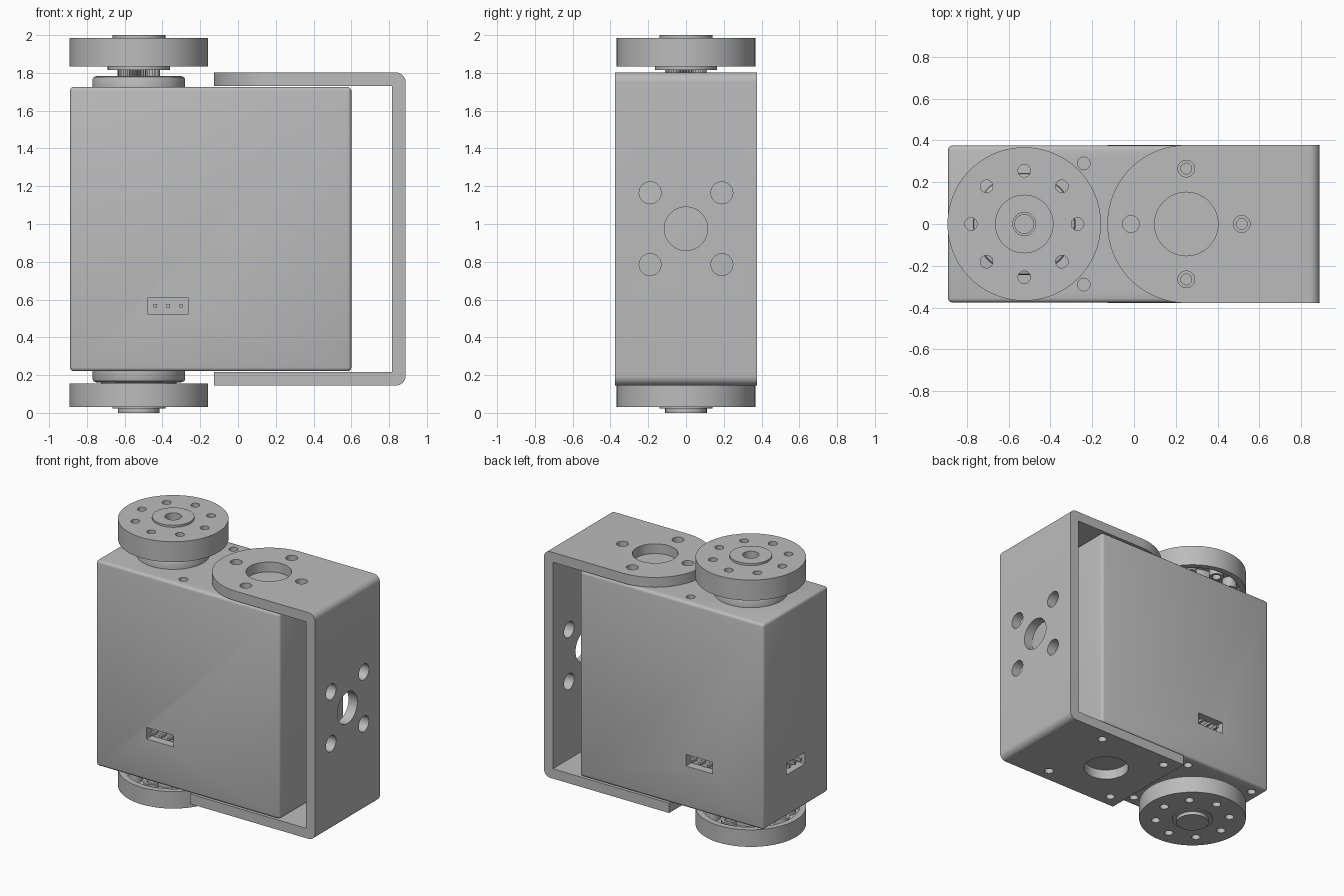
import bpy, bmesh
from math import sin, cos, pi, radians
from mathutils import Matrix, Vector

cube = bpy.data.objects.get("Cube")
if cube:
    bpy.data.objects.remove(cube, do_unlink=True)

grey = bpy.data.materials.new("plain grey")
grey.use_nodes = True
TONE = (0.5, 0.5, 0.5, 1)
grey.diffuse_color = TONE
grey.node_tree.nodes["Principled BSDF"].inputs["Base Color"].default_value = TONE

AXIS_X = -0.525      # output shaft position
FLANGE_X = 0.25      # bracket pivot position
DEPTH = 0.377        # half depth of bracket


def finish(name, bm):
    """Turn a bmesh into a shaded object."""
    bmesh.ops.recalc_face_normals(bm, faces=bm.faces)
    me = bpy.data.meshes.new(name)
    bm.to_mesh(me)
    bm.free()
    me.materials.append(grey)
    ob = bpy.data.objects.new(name, me)
    bpy.context.scene.collection.objects.link(ob)
    smooth(me)
    return ob


def smooth(me):
    me.shade_smooth()
    me.set_sharp_from_angle(angle=radians(30))


def boolean(ob, cutter_bm, operation='DIFFERENCE'):
    """Apply a boolean with a temporary cutter."""
    cutter = finish("cutter", cutter_bm)
    cutter.hide_render = True
    mod = ob.modifiers.new("cut", 'BOOLEAN')
    mod.object, mod.operation, mod.solver = cutter, operation, 'EXACT'
    graph = bpy.context.evaluated_depsgraph_get()
    me = bpy.data.meshes.new_from_object(ob.evaluated_get(graph))
    ob.modifiers.clear()
    ob.data = me
    me.materials.clear()
    me.materials.append(grey)
    me.polygons.foreach_set("material_index", [0] * len(me.polygons))
    smooth(me)
    bpy.data.objects.remove(cutter, do_unlink=True)


def cyl(bm, loc, r, h, axis='Z', seg=32):
    rot = Matrix.Rotation(pi / 2, 4, 'Y') if axis == 'X' else Matrix()
    bmesh.ops.create_cone(bm, cap_ends=True, segments=seg, radius1=r, radius2=r,
                          depth=h, matrix=Matrix.Translation(loc) @ rot)


def box(bm, loc, size):
    m = Matrix.Translation(loc) @ Matrix.Diagonal((*size, 1))
    return bmesh.ops.create_cube(bm, size=1, matrix=m)


def lathe(name, profile, seg=72):
    """Revolve (radius, z) points about the output shaft."""
    bm = bmesh.new()
    verts = [bm.verts.new((AXIS_X + r, 0, z)) for r, z in profile]
    edges = [bm.edges.new(p) for p in zip(verts, verts[1:])]
    bmesh.ops.spin(bm, geom=verts + edges, cent=(AXIS_X, 0, 0), axis=(0, 0, 1),
                   angle=2 * pi, steps=seg, use_duplicate=False)
    bmesh.ops.remove_doubles(bm, verts=bm.verts, dist=0.0002)
    return finish(name, bm)


def prism(name, points, offset):
    bm = bmesh.new()
    face = bm.faces.new([bm.verts.new(p) for p in points])
    out = bmesh.ops.extrude_face_region(bm, geom=[face])
    new = [v for v in out["geom"] if isinstance(v, bmesh.types.BMVert)]
    bmesh.ops.translate(bm, verts=new, vec=Vector(offset))
    return finish(name, bm)


# Motor housing with softened edges
bm = bmesh.new()
box(bm, (-0.145, 0, 0.973), (1.49, 0.75, 1.505))
bmesh.ops.bevel(bm, geom=bm.edges[:], offset=0.02, segments=3, profile=0.5,
                affect='EDGES')
housing = finish("motor_housing", bm)

# Sockets and screw holes in the housing
SOCKET_X, SOCKET_Z = -0.37, 0.567
cut = bmesh.new()
for y in (-0.375, 0.375):
    box(cut, (SOCKET_X, y, SOCKET_Z), (0.216, 0.12, 0.085))
box(cut, (-0.89, 0, SOCKET_Z), (0.12, 0.216, 0.085))
for y in (-0.29, 0.29):
    cyl(cut, (-0.24, y, 1.725), 0.03, 0.12)
    for x in (-0.81, -0.24):
        cyl(cut, (x, y, 0.22), 0.03, 0.12)
for x, y in ((FLANGE_X, 0.265), (FLANGE_X, -0.265), (FLANGE_X + 0.265, 0)):
    cyl(cut, (x, y, 1.725), 0.026, 0.12)
boolean(housing, cut)

# Contact pins inside the sockets
bm = bmesh.new()
for k in (-0.068, 0, 0.068):
    for s in (-1, 1):
        box(bm, (SOCKET_X + k, s * 0.342, SOCKET_Z), (0.018, 0.06, 0.018))
    box(bm, (-0.857, k, SOCKET_Z), (0.06, 0.018, 0.018))
finish("socket_pins", bm)

# Round bosses above and below the housing
for name, base, s in (("upper_boss", 1.72, 1), ("lower_boss", 0.225, -1)):
    lathe(name, [(r, base + s * h) for r, h in (
        (0, 0), (0.245, 0), (0.245, 0.045), (0.24, 0.057), (0.225, 0.063), (0, 0.063))])

# Toothed output shaft
teeth = 50
prism("toothed_shaft", [(AXIS_X + r * cos(a), r * sin(a), 1.78) for r, a in (
    (0.1 if i % 2 else 0.112, i * pi / teeth) for i in range(2 * teeth))], (0, 0, 0.04))


def horn(name, base, s, thick, hub, boss):
    """Round output disc, hollow on the housing side, with eight holes."""
    pocket = thick * 0.5
    profile = [(0, -0.02 * boss), (0.165, -0.02 * boss), (0.165, 0), (0.18, 0),
               (0.18, pocket), (0.325, pocket), (0.325, 0), (0.367, 0),
               (0.367, thick)] + [(r, thick + h) for r, h in hub]
    ob = lathe(name, [(r, base + s * h) for r, h in profile])
    tubes, holes = bmesh.new(), bmesh.new()
    for i in range(8):
        a = i * pi / 4
        x, y = AXIS_X + 0.255 * cos(a), 0.255 * sin(a)
        cyl(tubes, (x, y, base + s * (pocket + 0.01) / 2), 0.05, pocket + 0.01)
        cyl(holes, (x, y, base + s * thick / 2), 0.03, thick + 0.1)
    boolean(ob, tubes, 'UNION')
    boolean(ob, holes)


horn("upper_horn", 1.835, 1, 0.15,
     [(0.14, 0), (0.14, 0.015), (0.055, 0.015), (0.055, -0.06),
      (0.045, -0.06), (0.045, -0.1), (0, -0.1)], 1)
horn("lower_horn", 0.155, -1, 0.125,
     [(0.14, 0), (0.14, 0.006), (0.11, 0.006), (0.11, 0.03), (0, 0.03)], 0.5)
lathe("lower_collar", [(0, 0.15), (0.2, 0.15), (0.2, 0.17), (0, 0.17)])

# C-shaped bracket profile with rounded outer corners
LEFT, RIGHT, LOW, HIGH, T, R = -0.127, 0.887, 0.145, 1.802, 0.072, 0.05
outline = [(LEFT, LOW)]
for cz, start in ((LOW + R, -pi / 2), (HIGH - R, 0)):
    for i in range(9):
        a = start + i * pi / 16
        outline.append((RIGHT - R + R * cos(a), cz + R * sin(a)))
outline += [(LEFT, HIGH), (LEFT, HIGH - T), (RIGHT - T, HIGH - T),
            (RIGHT - T, LOW + T), (LEFT, LOW + T)]
bracket = prism("bracket", [(x, -DEPTH, z) for x, z in outline], (0, 2 * DEPTH, 0))

# Rounded tip on the upper flange
tip = bmesh.new()
box(tip, (FLANGE_X - 0.3, 0, HIGH), (0.6, 1, 0.3))
tip_cutter = finish("tip_cutter", tip)
keep = bmesh.new()
cyl(keep, (FLANGE_X, 0, HIGH), DEPTH + 0.0005, 0.5, seg=96)
boolean(tip_cutter, keep)
tip = bmesh.new()
tip.from_mesh(tip_cutter.data)
bpy.data.objects.remove(tip_cutter, do_unlink=True)
boolean(bracket, tip)

# Bracket holes: upper flange, lower flange and side wall
cut = bmesh.new()
for z in (HIGH, LOW):
    cyl(cut, (FLANGE_X, 0, z), 0.152, 0.3, seg=48)
cyl(cut, (RIGHT, 0, 0.975), 0.115, 0.3, 'X', 48)
for i in range(4):
    a = i * pi / 2
    cyl(cut, (FLANGE_X + 0.265 * cos(a), 0.265 * sin(a), HIGH), 0.04, 0.3)
    sx, sy = (1, -1)[i % 2], (1, -1)[i // 2]
    cyl(cut, (FLANGE_X + 0.275 * sx, 0.285 * sy, LOW), 0.031, 0.3)
    cyl(cut, (RIGHT, 0.19 * sx, 0.975 + 0.19 * sy), 0.058, 0.3, 'X')
boolean(bracket, cut)
